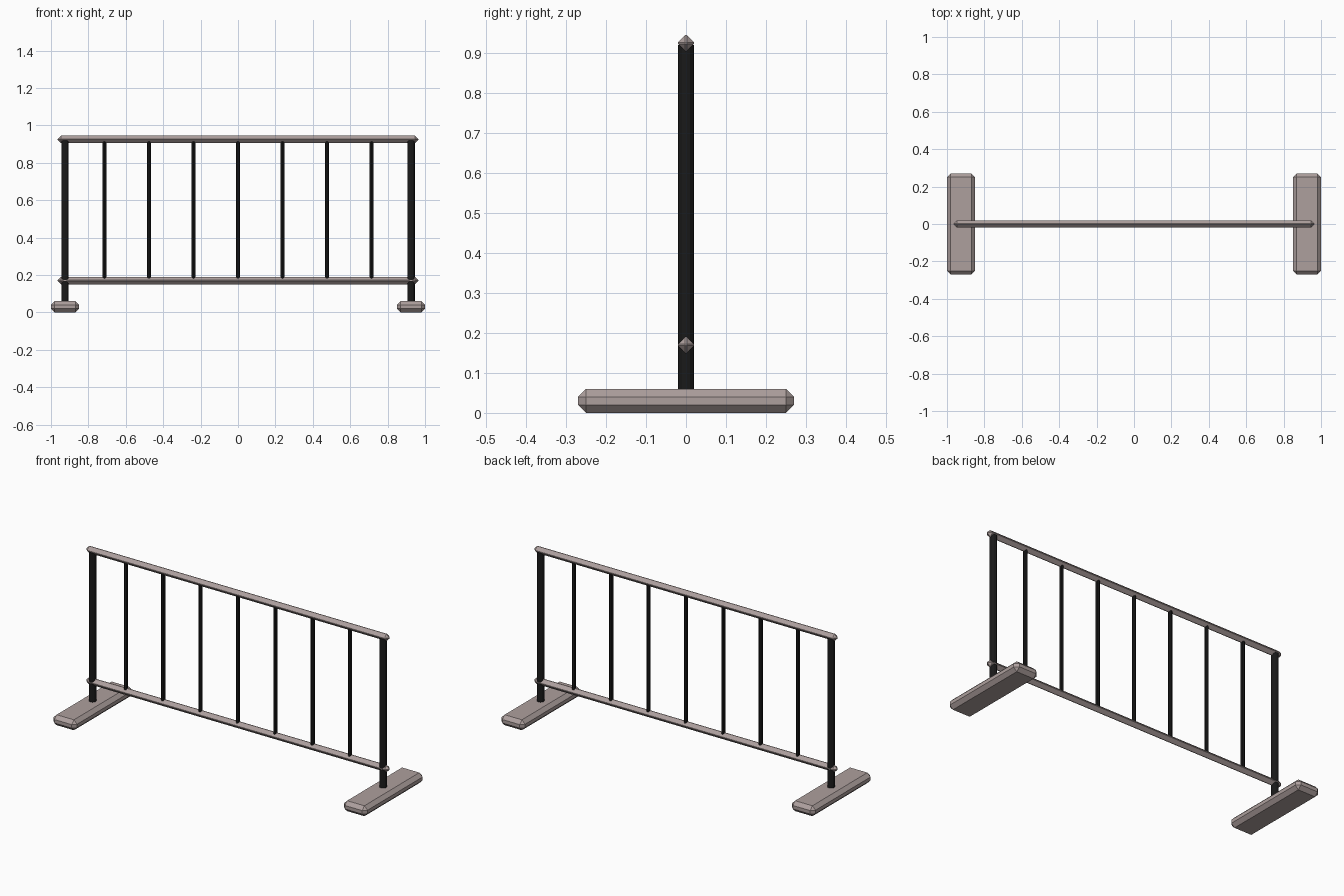
import bpy

if "Cube" in bpy.data.objects:
    bpy.data.objects.remove(bpy.data.objects["Cube"])

def material(name, rgb):
    m = bpy.data.materials.new(name)
    m.diffuse_color = (*rgb, 1)
    m.use_nodes = True
    m.node_tree.nodes["Principled BSDF"].inputs["Base Color"].default_value = m.diffuse_color
    return m

METAL = material("warm_grey", (0.42, 0.35, 0.34))
BLACK = material("black", (0.01, 0.01, 0.01))

def chamfered_box(name, loc, size, width):
    bpy.ops.mesh.primitive_cube_add(size=1, location=loc)
    o = bpy.context.object
    o.name = name
    o.scale = size
    bpy.ops.object.transform_apply(location=False, rotation=False, scale=True)
    b = o.modifiers.new("chamfer", "BEVEL")
    b.width = width
    b.segments = 1
    b.limit_method = 'NONE'
    o.data.materials.append(METAL)

def upright(name, x, radius, z0, z1, sides):
    bpy.ops.mesh.primitive_cylinder_add(vertices=sides, radius=radius, depth=z1 - z0,
                                        location=(x, 0, (z0 + z1) / 2))
    o = bpy.context.object
    o.name = name
    o.data.materials.append(BLACK)

# Feet and end posts
for side, s in (("left", -1), ("right", 1)):
    chamfered_box(f"{side}_foot", (s * 0.925, 0, 0.03), (0.15, 0.54, 0.06), 0.02)
    upright(f"{side}_post", s * 0.925, 0.02, 0.05, 0.92, 12)

# Horizontal rails with a nearly diamond section
for name, z in (("bottom_rail", 0.17), ("top_rail", 0.925)):
    chamfered_box(name, (0, 0, z), (1.93, 0.04, 0.04), 0.018)

# Vertical bars between the rails
for i in range(7):
    upright(f"bar_{i + 1}", (i - 3) * 0.238, 0.011, 0.17, 0.925, 8)
